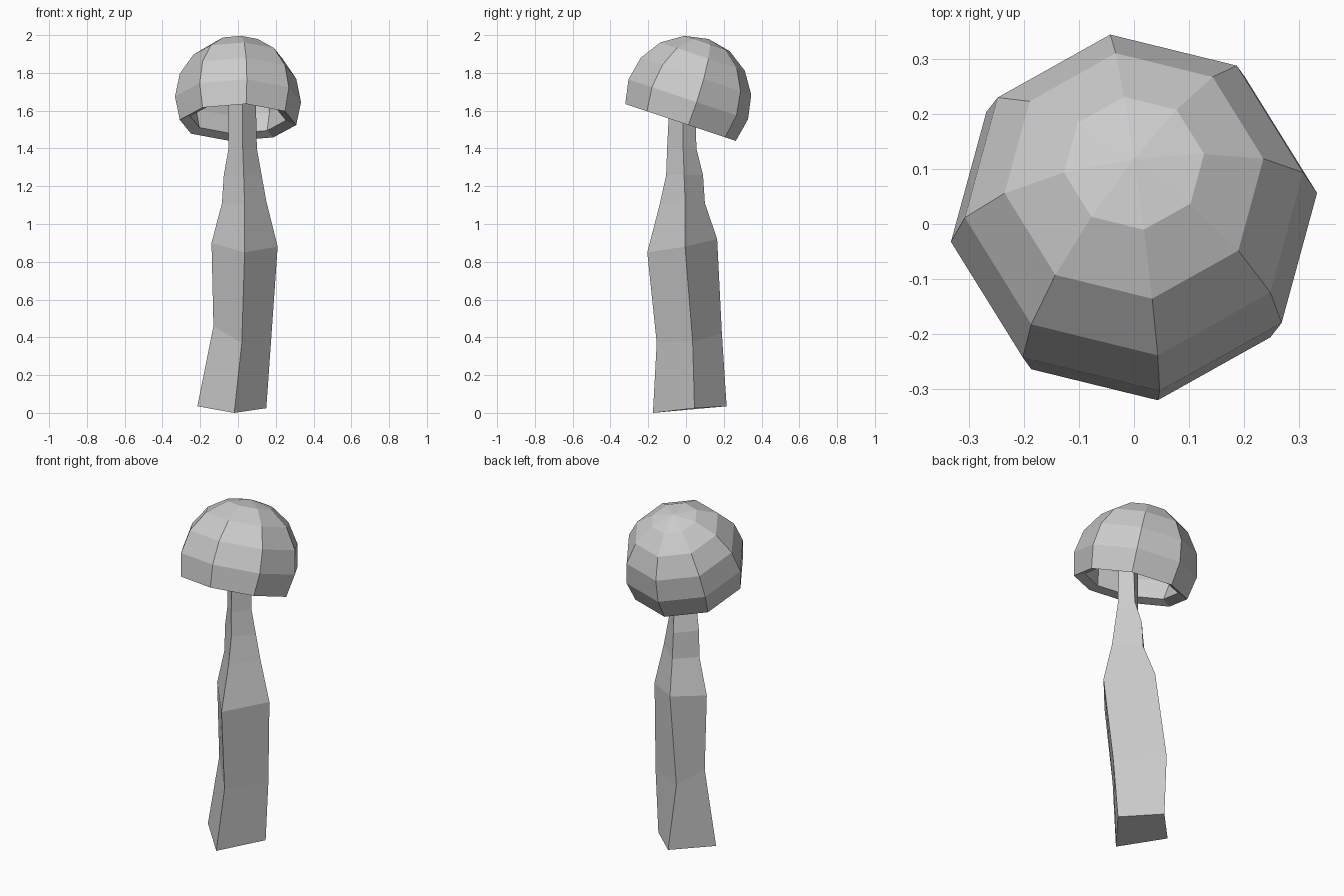
import bpy, bmesh
from math import sin, cos, pi, radians
from mathutils import Vector, Matrix

cube = bpy.data.objects.get("Cube")
if cube:
    bpy.data.objects.remove(cube, do_unlink=True)

grey = bpy.data.materials.new("plain grey")
grey.use_nodes = True
grey.diffuse_color = (0.6, 0.6, 0.6, 1)
grey.node_tree.nodes["Principled BSDF"].inputs["Base Color"].default_value = grey.diffuse_color


def make_object(name, bm):
    bmesh.ops.recalc_face_normals(bm, faces=bm.faces)
    mesh = bpy.data.meshes.new(name)
    bm.to_mesh(mesh)
    bm.free()
    mesh.materials.append(grey)
    obj = bpy.data.objects.new(name, mesh)
    bpy.context.collection.objects.link(obj)
    return obj


def bridge(bm, lower, upper):
    n = len(lower)
    for i in range(n):
        j = (i + 1) % n
        bm.faces.new((lower[i], lower[j], upper[j], upper[i]))


# Stem: four hand-carved corner lines, each listed from the ground up
front = [(-.02, -.175, 0), (.02, -.155, .37), (.035, -.205, .85), (.035, -.14, 1.1),
         (.03, -.105, 1.26), (.025, -.1, 1.4), (.025, -.088, 1.64), (.025, -.07, 1.92)]
right = [(.15, .045, .025), (.175, .035, .38), (.21, -.005, .88), (.15, -.005, 1.12),
         (.125, -.01, 1.26), (.1, -.015, 1.4), (.095, -.015, 1.64), (.09, 0, 1.92)]
back = [(-.033, .215, .035), (-.07, .19, .42), (-.01, .165, .92), (.02, .1, 1.11),
        (.02, .09, 1.26), (.04, .055, 1.4), (.045, .05, 1.64), (.045, .06, 1.92)]
left = [(-.215, .025, .035), (-.13, .01, .46), (-.14, .005, .9), (-.085, -.005, 1.11),
        (-.075, -.015, 1.26), (-.05, -.025, 1.4), (-.05, -.025, 1.64), (-.04, -.01, 1.92)]
bm = bmesh.new()
rings = [[bm.verts.new(p) for p in level] for level in zip(front, right, back, left)]
for lower, upper in zip(rings, rings[1:]):
    bridge(bm, lower, upper)
bm.faces.new(rings[0])
bm.faces.new(rings[-1])
make_object("stem", bm)

# Cap: tilted eight-sided dome that curls in slightly below its widest ring
SIDES, RADIUS, THICKNESS = 8, 0.337, 0.06
placing = (Matrix.Translation((0, 0.012, 1.66))
           @ Matrix.Rotation(radians(-18.5), 4, 'X')
           @ Matrix.Rotation(radians(8), 4, 'Z'))


def dome(bm, radius):
    """Rings from the rim up to the crown, closed by a fan; returns the rim ring."""
    levels = []
    for step in range(5, 0, -1):
        polar = step * pi / 8
        levels.append([bm.verts.new(placing @ Vector((
            radius * sin(polar) * cos(2 * pi * i / SIDES),
            radius * sin(polar) * sin(2 * pi * i / SIDES),
            radius * cos(polar)))) for i in range(SIDES)])
    for lower, upper in zip(levels, levels[1:]):
        bridge(bm, lower, upper)
    crown = bm.verts.new(placing @ Vector((0, 0, radius)))
    top = levels[-1]
    for i in range(SIDES):
        bm.faces.new((top[i], top[(i + 1) % SIDES], crown))
    return levels[0]


bm = bmesh.new()
outer_rim = dome(bm, RADIUS)
inner_rim = dome(bm, RADIUS - THICKNESS)
bridge(bm, outer_rim, inner_rim)
make_object("cap", bm)
